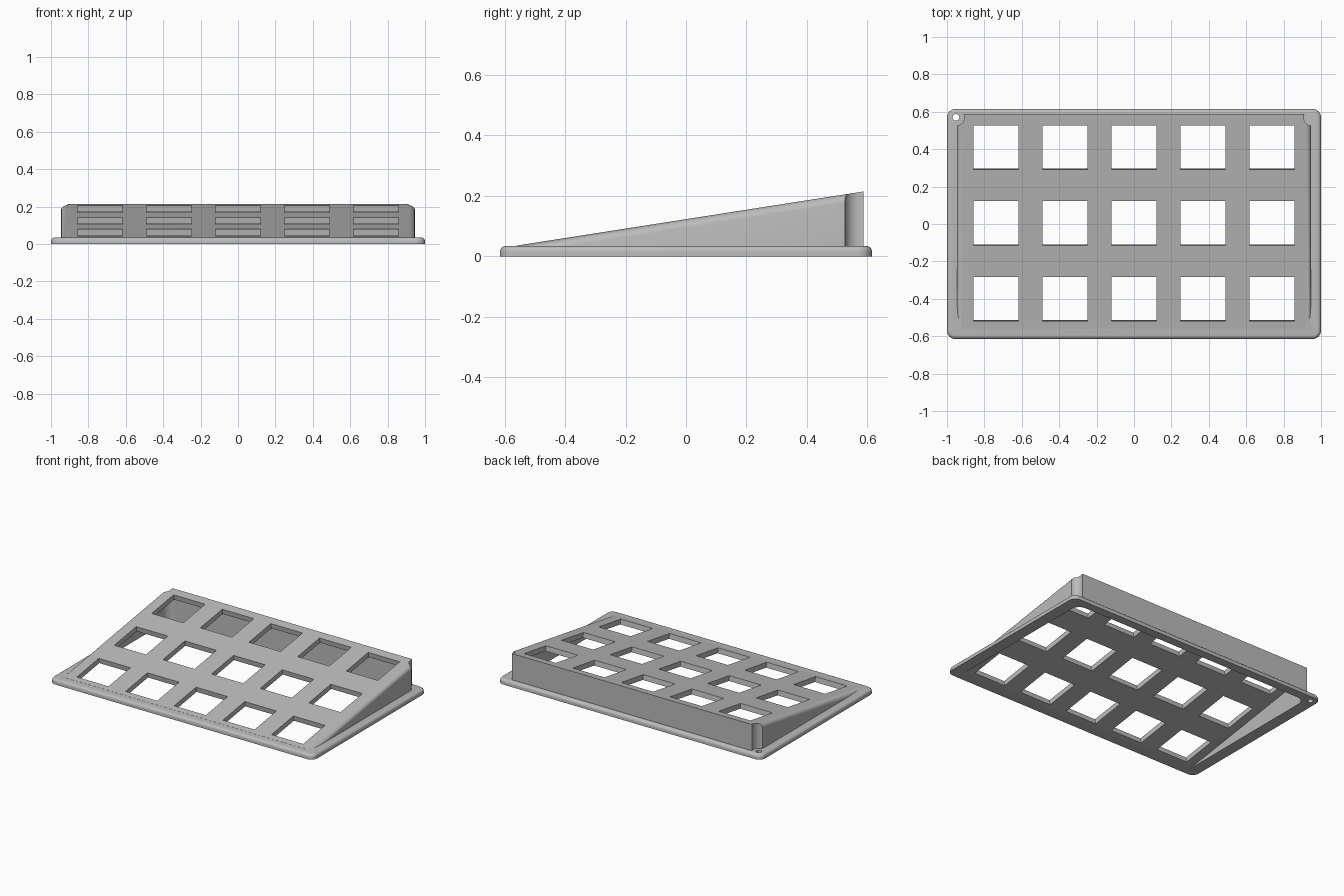
import bpy, bmesh, math
from mathutils import Matrix

cube = bpy.data.objects.get("Cube")
if cube:
    bpy.data.objects.remove(cube, do_unlink=True)

SLOPE = 0.156                 # rise of the panel per unit of depth
MID = 0.123                   # panel top height at y = 0
THICK = 0.035
TILT = math.atan(SLOPE)
FRONT, BACK = -0.56, 0.587
CORNER = (0.952, 0.57)        # screw position at the back corners


def top(y):
    return MID + SLOPE * y


def make(name, bm):
    bmesh.ops.recalc_face_normals(bm, faces=bm.faces[:])
    mesh = bpy.data.meshes.new(name)
    bm.to_mesh(mesh)
    bm.free()
    obj = bpy.data.objects.new(name, mesh)
    bpy.context.collection.objects.link(obj)
    return obj


def prism(profile, half):
    """Extrude a (y, z) profile across x."""
    bm = bmesh.new()
    face = bm.faces.new([bm.verts.new((-half, y, z)) for y, z in profile])
    ext = bmesh.ops.extrude_face_region(bm, geom=[face])
    moved = [v for v in ext["geom"] if isinstance(v, bmesh.types.BMVert)]
    bmesh.ops.translate(bm, verts=moved, vec=(2 * half, 0, 0))
    bmesh.ops.recalc_face_normals(bm, faces=bm.faces[:])
    return bm


def round_edges(bm, rule, radius, segments=6):
    edges = [e for e in bm.edges if rule(*[v.co for v in e.verts])]
    bmesh.ops.bevel(bm, geom=edges, offset=radius, offset_type='OFFSET',
                    segments=segments, profile=0.5, affect='EDGES')


def upright(a, b):
    return abs(a.x - b.x) < 1e-4 and abs(a.y - b.y) < 1e-4


def combine(obj, other, operation):
    """Apply a boolean and remove the helper."""
    other.hide_render = True
    mod = obj.modifiers.new("boolean", 'BOOLEAN')
    mod.operation, mod.object, mod.solver = operation, other, 'EXACT'
    graph = bpy.context.evaluated_depsgraph_get()
    mesh = bpy.data.meshes.new_from_object(obj.evaluated_get(graph))
    obj.modifiers.clear()
    obj.data = mesh
    bpy.data.objects.remove(other, do_unlink=True)


def cylinders(name, points, radius, depth):
    bm = bmesh.new()
    for x, y in points:
        bmesh.ops.create_cone(bm, cap_ends=True, segments=32, radius1=radius,
                              radius2=radius, depth=depth,
                              matrix=Matrix.Translation((x, y, 0)))
    return make(name, bm)


# Sloped body with rounded side edges
bm = prism([(FRONT, 0.005), (FRONT, top(FRONT)), (BACK, top(BACK)), (BACK, 0.005)], 0.947)
round_edges(bm, lambda a, b: abs(a.x - b.x) < 1e-4 and abs(a.y - b.y) > 1
            and min(a.z, b.z) > 0.02, 0.028)
housing = make("sloped_housing", bm)

# Concave screw clearances at the back corners
cx, cy = CORNER
combine(housing, cylinders("clearance_cutter", [(-cx, cy), (cx, cy)], 0.045, 1), 'DIFFERENCE')

# Base flange with round corners and a rounded top edge
bm = prism([(-0.615, 0), (-0.615, 0.035), (0.615, 0.035), (0.615, 0)], 1)
round_edges(bm, upright, 0.045, 8)
round_edges(bm, lambda a, b: min(a.z, b.z) > 0.034, 0.02, 5)
combine(housing, make("flange", bm), 'UNION')

# Hollow underside, leaving a thin panel and walls
drop = THICK / math.cos(TILT)
bm = prism([(-0.9, top(-0.9) - drop), (0.555, top(0.555) - drop),
            (0.555, -0.2), (-0.9, -0.2)], 0.92)
round_edges(bm, lambda a, b: upright(a, b) and a.y > 0, 0.06)
combine(housing, make("cavity_cutter", bm), 'DIFFERENCE')

# Grid of openings, square to the sloped panel
bm = bmesh.new()
for row in (-1, 0, 1):
    for col in range(-2, 3):
        y = 0.004 + row * 0.405
        bmesh.ops.create_cube(bm, size=1, matrix=Matrix.Translation((col * 0.369, y, top(y)))
                              @ Matrix.Rotation(TILT, 4, 'X')
                              @ Matrix.Diagonal((0.24, 0.24, 0.12, 1)))
combine(housing, make("opening_cutter", bm), 'DIFFERENCE')

# Single screw hole
combine(housing, cylinders("screw_cutter", [(-cx, cy)], 0.018, 0.2), 'DIFFERENCE')

# Plain grey finish
grey = bpy.data.materials.new("light_grey")
grey.use_nodes = True
color = (0.5, 0.5, 0.5, 1)
grey.diffuse_color = color
grey.node_tree.nodes["Principled BSDF"].inputs["Base Color"].default_value = color
housing.data.materials.clear()
housing.data.materials.append(grey)
for poly in housing.data.polygons:
    poly.material_index = 0

bpy.ops.object.select_all(action='DESELECT')
housing.select_set(True)
bpy.context.view_layer.objects.active = housing
bpy.ops.object.shade_smooth_by_angle(angle=math.radians(30))
